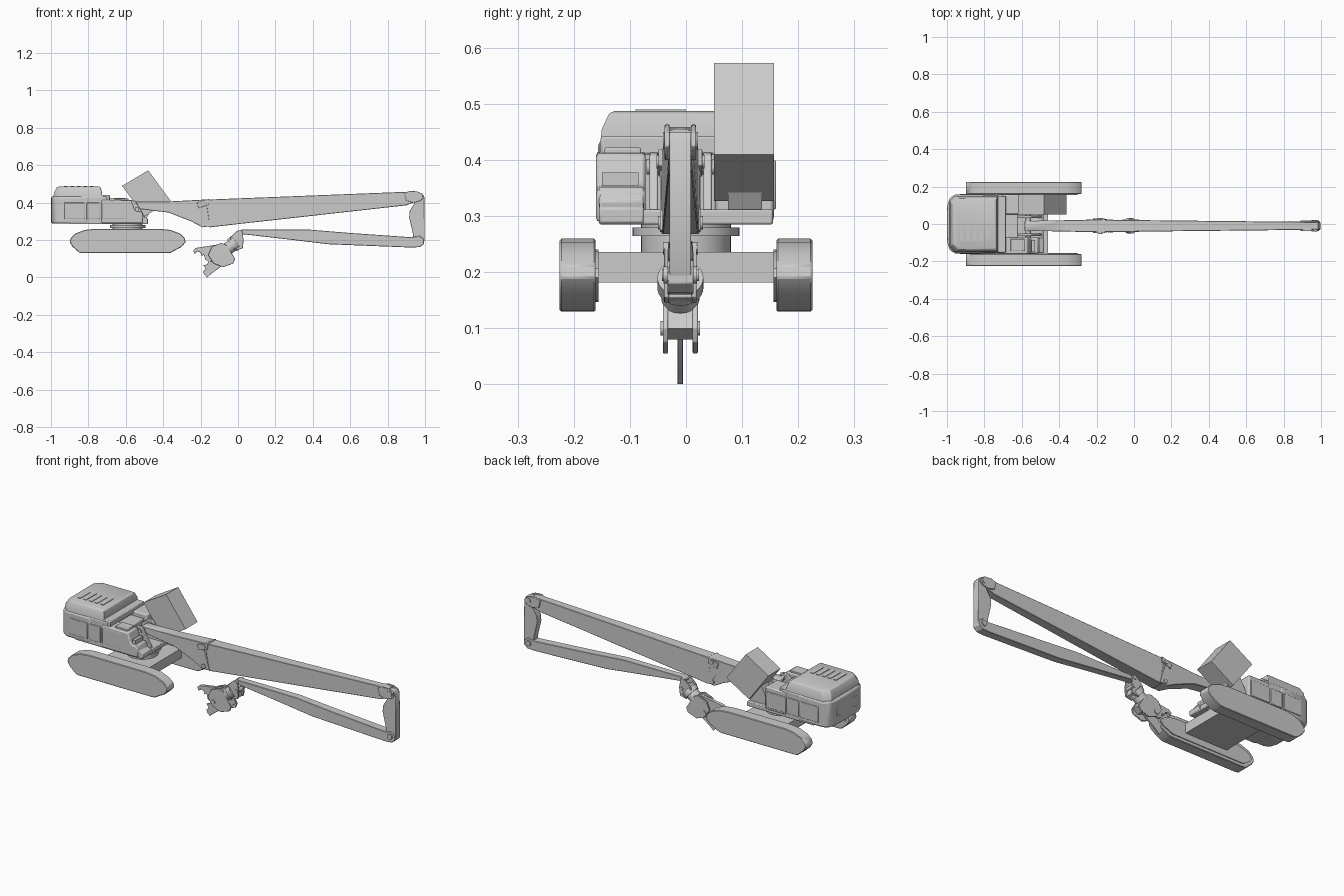
import bpy, bmesh
from mathutils import Vector, Matrix

CY = -0.01  # centre line of the boom and attachment


def finish(name, bm, bevel=0.0, segs=2, smooth=True):
    bmesh.ops.recalc_face_normals(bm, faces=bm.faces)
    me = bpy.data.meshes.new(name)
    bm.to_mesh(me)
    bm.free()
    ob = bpy.data.objects.new(name, me)
    bpy.context.collection.objects.link(ob)
    if bevel:
        m = ob.modifiers.new("bevel", 'BEVEL')
        m.width, m.segments, m.limit_method = bevel, segs, 'ANGLE'
    if smooth:
        bpy.ops.object.select_all(action='DESELECT')
        ob.select_set(True)
        bpy.context.view_layer.objects.active = ob
        bpy.ops.object.shade_smooth_by_angle(angle=0.6)
    return ob


def prism(name, pts, y0, y1, bevel=0.0, segs=2, width=None):
    """Extrude an x-z profile from y0 to y1; width(x) overrides the half width."""
    bm = bmesh.new()
    rows = []
    for k, y in enumerate((y0, y1)):
        row = []
        for x, z in pts:
            yy = CY + (width(x) if k else -width(x)) if width else y
            row.append(bm.verts.new((x, yy, z)))
        rows.append(row)
    bm.faces.new(rows[0])
    bm.faces.new(rows[1][::-1])
    n = len(pts)
    for i in range(n):
        j = (i + 1) % n
        bm.faces.new((rows[0][i], rows[1][i], rows[1][j], rows[0][j]))
    return finish(name, bm, bevel, segs)


def box(name, x0, x1, y0, y1, z0, z1, bevel=0.0, segs=2):
    return prism(name, [(x0, z0), (x1, z0), (x1, z1), (x0, z1)], y0, y1, bevel, segs)


def rod(name, a, b, r, r2=None, segs=24):
    a, b = Vector(a), Vector(b)
    d = b - a
    mat = Matrix.Translation((a + b) / 2) @ d.to_track_quat('Z', 'Y').to_matrix().to_4x4()
    bm = bmesh.new()
    bmesh.ops.create_cone(bm, cap_ends=True, segments=segs, radius1=r,
                          radius2=r if r2 is None else r2, depth=d.length, matrix=mat)
    return finish(name, bm)


def pin(name, x, z, r, hw):
    return rod(name, (x, CY - hw, z), (x, CY + hw, z), r, segs=16)


def taper(x0, w0, x1, w1):
    return lambda x: w0 + (w1 - w0) * min(1, max(0, (x - x0) / (x1 - x0)))


# Undercarriage: tracks, side frames, centre frame, slew ring
track = [(-0.9, 0.19), (-0.895, 0.21), (-0.87, 0.235), (-0.82, 0.254), (-0.77, 0.26),
         (-0.42, 0.26), (-0.36, 0.254), (-0.31, 0.235), (-0.285, 0.212), (-0.28, 0.19),
         (-0.30, 0.165), (-0.36, 0.132), (-0.38, 0.13), (-0.83, 0.13), (-0.85, 0.134),
         (-0.885, 0.165)]
inner = [(-0.59 + (x + 0.59) * 0.93, 0.192 + (z - 0.192) * 0.72) for x, z in track]
for s, side in ((-1, "right"), (1, "left")):
    prism(side + "_track", track, s * 0.161, s * 0.225, 0.003, 1)
    prism(side + "_track_frame", inner, s * 0.156, s * 0.17)
box("centre_frame", -0.72, -0.46, -0.165, 0.165, 0.182, 0.236)
rod("slew_ring", (-0.59, 0, 0.23), (-0.59, 0, 0.29), 0.08, segs=48)
rod("slew_flange", (-0.59, 0, 0.265), (-0.59, 0, 0.28), 0.095, segs=48)

# Upper structure: counterweight with rounded rear corners
cw = bmesh.new()
plan = [(-0.80, -0.157), (-0.955, -0.157), (-0.985, -0.14), (-0.998, -0.10), (-1.0, 0),
        (-0.998, 0.10), (-0.985, 0.14), (-0.955, 0.157), (-0.80, 0.157)]
base = cw.faces.new([cw.verts.new((x, y, 0.288)) for x, y in plan])
ext = bmesh.ops.extrude_face_region(cw, geom=[base])
for v in ext["geom"]:
    if isinstance(v, bmesh.types.BMVert):
        v.co.z = 0.435
finish("counterweight", cw, 0.012, 3)
box("counterweight_groove_band", -1.0, -0.97, -0.09, 0.09, 0.335, 0.39, 0.004)
box("platform", -0.90, -0.485, -0.155, 0.155, 0.285, 0.312, 0.004)
box("engine_bay", -0.84, -0.70, -0.155, 0.155, 0.30, 0.435, 0.006)

# Engine hood, chamfered on all upper edges
hood = bmesh.new()
rings = []
for x0, x1, hy, z in ((-0.987, -0.725, 0.153, 0.425), (-0.984, -0.727, 0.15, 0.455),
                      (-0.968, -0.735, 0.137, 0.483), (-0.955, -0.745, 0.128, 0.487)):
    rings.append([hood.verts.new(p) for p in
                  ((x0, -hy + 0.03, z), (x0 + 0.03, -hy, z), (x1, -hy, z),
                   (x1, hy, z), (x0 + 0.03, hy, z), (x0, hy - 0.03, z))])
for a, b in zip(rings, rings[1:]):
    for i in range(6):
        j = (i + 1) % 6
        hood.faces.new((a[i], a[j], b[j], b[i]))
hood.faces.new(rings[0])
hood.faces.new(rings[-1])
finish("engine_hood", hood, 0.003, 2)
for i in range(5):
    box("hood_vent", -0.93 + i * 0.035, -0.912 + i * 0.035, -0.09, 0.0, 0.484, 0.490)

# Tank, steps and decks in front of the hood
box("upper_deck", -0.74, -0.685, -0.152, 0.15, 0.41, 0.442, 0.004)
prism("right_tank", [(-0.73, 0.29), (-0.51, 0.29), (-0.51, 0.345), (-0.55, 0.355),
                     (-0.57, 0.412), (-0.73, 0.415)], -0.16, -0.072, 0.006)
prism("right_step", [(-0.58, 0.287), (-0.482, 0.287), (-0.482, 0.315), (-0.505, 0.325),
                     (-0.515, 0.352), (-0.58, 0.355)], -0.155, -0.075, 0.004)
box("tool_box", -0.66, -0.585, -0.145, -0.08, 0.41, 0.422, 0.003)
box("left_side_bay", -0.73, -0.60, 0.052, 0.157, 0.30, 0.425, 0.006)
box("centre_bay", -0.73, -0.62, -0.075, 0.055, 0.30, 0.40, 0.005)
for s in (-1, 1):
    for x0, x1 in ((-0.93, -0.82), (-0.81, -0.74), (-0.73, -0.61)):
        box("side_door", x0, x1, s * 0.15, s * 0.1605, 0.312, 0.40, 0.003)
for z in (0.32, 0.366):
    box("tank_front_panel", -0.53, -0.508 if z < 0.34 else -0.548, -0.15, -0.085, z - 0.012, z + 0.012)

# Boom foot brackets, cab
foot = [(-0.64, 0.30), (-0.49, 0.30), (-0.50, 0.33), (-0.55, 0.41), (-0.58, 0.415), (-0.64, 0.37)]
for y in (-0.065, 0.031):
    prism("boom_foot_bracket", foot, y, y + 0.015, 0.003)
pin("boom_foot_pin", -0.565, 0.388, 0.014, 0.06)
prism("tilting_cab", [(-0.62, 0.49), (-0.48, 0.573), (-0.36, 0.41), (-0.50, 0.327)], 0.05, 0.157)
prism("cab_tilt_mount", [(-0.62, 0.30), (-0.50, 0.30), (-0.47, 0.35), (-0.56, 0.41)], 0.075, 0.135)

# Boom: lower section, coupling, long main section
prism("boom_base", [(-0.585, 0.395), (-0.57, 0.405), (-0.36, 0.407), (-0.17, 0.417),
                    (-0.15, 0.275), (-0.19, 0.268), (-0.25, 0.30), (-0.37, 0.347),
                    (-0.56, 0.37), (-0.583, 0.38)], 0, 0, 0.002, 1, taper(-0.55, 0.026, -0.2, 0.034))
prism("boom_main", [(-0.2, 0.415), (0.92, 0.459), (0.95, 0.455), (0.95, 0.405), (0.9, 0.386),
                    (-0.12, 0.272), (-0.15, 0.268), (-0.2, 0.30)], 0, 0, 0.002, 1,
      taper(-0.15, 0.033, 0.3, 0.021))
prism("boom_coupling", [(-0.22, 0.40), (-0.155, 0.42), (-0.155, 0.39), (-0.21, 0.37)],
      CY - 0.039, CY + 0.039, 0.002)
pin("coupling_top_pin", -0.18, 0.397, 0.012, 0.043)
pin("coupling_bottom_pin", -0.18, 0.288, 0.012, 0.040)
prism("boom_seam_plate", [(-0.20, 0.41), (-0.188, 0.41), (-0.145, 0.275), (-0.165, 0.272),
                          (-0.20, 0.33)], CY - 0.036, CY + 0.036)

# Boom head with side cheeks and pin
head = [(0.89, 0.452), (0.92, 0.463), (0.96, 0.460), (0.985, 0.447), (0.99, 0.425),
        (0.975, 0.41), (0.94, 0.40), (0.90, 0.41)]
for s in (-1, 1):
    prism("boom_head_cheek", head, CY + s * 0.019, CY + s * 0.028, 0.002)
pin("boom_head_pin", 0.965, 0.435, 0.015, 0.031)

# Vertical link and folded-back arm
prism("end_link", [(0.94, 0.45), (0.985, 0.45), (0.996, 0.43), (0.998, 0.20), (0.985, 0.175),
                   (0.94, 0.185), (0.935, 0.235), (0.915, 0.32), (0.918, 0.355), (0.945, 0.40)],
      CY - 0.019, CY + 0.019, 0.002)
pin("arm_pin", 0.965, 0.195, 0.015, 0.03)
prism("arm", [(0.0, 0.235), (0.004, 0.25), (0.02, 0.256), (0.38, 0.256), (0.60, 0.238),
              (0.93, 0.215), (0.97, 0.222), (0.995, 0.205), (0.995, 0.18), (0.975, 0.163),
              (0.93, 0.16), (0.48, 0.178), (0.30, 0.20), (0.02, 0.232)], 0, 0, 0.002, 1,
      taper(0.0, 0.019, 0.6, 0.023))
pin("arm_tip_pin", 0.012, 0.243, 0.011, 0.031)

# Attachment: link, bracket, rotator
for s in (-1, 1):
    prism("attachment_bracket", [(-0.005, 0.25), (0.022, 0.25), (0.03, 0.20), (0.025, 0.155),
                                 (-0.015, 0.145), (-0.045, 0.20), (-0.04, 0.215)],
          CY + s * 0.02, CY + s * 0.029, 0.002)
prism("bracket_core", [(-0.045, 0.20), (-0.02, 0.225), (0.012, 0.21), (0.02, 0.155), (-0.01, 0.145)],
      CY - 0.022, CY + 0.022, 0.002)
pin("bracket_pin", 0.015, 0.195, 0.011, 0.033)
top, mid, low = (-0.01, CY, 0.19), (-0.032, CY, 0.172), (-0.055, CY, 0.153)
rod("rotator_ring", top, mid, 0.041, segs=32)
rod("rotator_neck", mid, low, 0.034, segs=32)

# Jaw housing and the two toothed jaws
housing = [(-0.09, 0.185), (-0.062, 0.175), (-0.015, 0.10), (-0.025, 0.075), (-0.08, 0.055),
           (-0.13, 0.075), (-0.16, 0.12), (-0.14, 0.165)]
for s in (-1, 1):
    prism("jaw_side_plate", housing, CY + s * 0.022, CY + s * 0.031, 0.002)
prism("jaw_core", [(-0.085, 0.178), (-0.06, 0.168), (-0.022, 0.10), (-0.05, 0.08),
                   (-0.11, 0.10), (-0.135, 0.15)], CY - 0.024, CY + 0.024)
pin("jaw_hinge_pin", -0.125, 0.10, 0.013, 0.035)
prism("upper_jaw", [(-0.09, 0.18), (-0.16, 0.168), (-0.225, 0.158), (-0.24, 0.145),
                    (-0.232, 0.125), (-0.218, 0.14), (-0.20, 0.132), (-0.195, 0.115),
                    (-0.182, 0.122), (-0.175, 0.095), (-0.155, 0.085), (-0.10, 0.09)],
      CY - 0.009, CY + 0.009, 0.001, 1)
prism("lower_jaw", [(-0.09, 0.11), (-0.155, 0.09), (-0.165, 0.07), (-0.185, 0.065),
                    (-0.172, 0.045), (-0.187, 0.03), (-0.18, 0.015), (-0.165, 0.0),
                    (-0.14, 0.022), (-0.085, 0.062), (-0.06, 0.09)],
      CY - 0.005, CY + 0.005, 0.001, 1)
